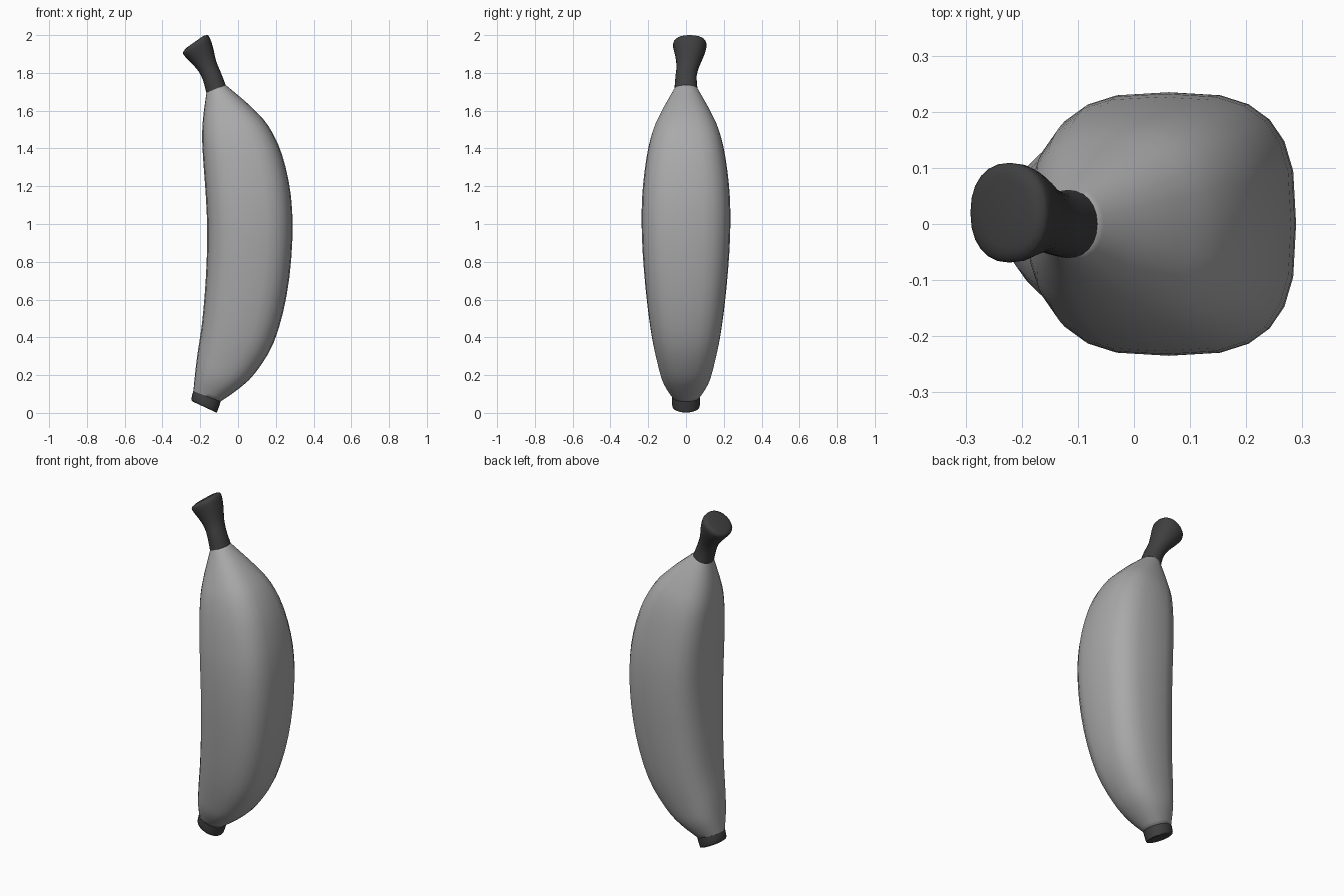
import bpy
import bmesh
import math
from mathutils import Vector

default_cube = bpy.data.objects.get("Cube")
if default_cube:
    bpy.data.objects.remove(default_cube, do_unlink=True)

SIDES = 24


def make_material(name, value):
    material = bpy.data.materials.new(name)
    material.use_nodes = True
    color = (value, value, value, 1)
    material.diffuse_color = color
    material.node_tree.nodes["Principled BSDF"].inputs["Base Color"].default_value = color
    return material


def catmull_rom(a, b, c, d, t):
    """Smooth value between b and c."""
    return b + 0.5 * t * (c - a + t * (2 * a - 5 * b + 4 * c - d + t * (3 * (b - c) + d - a)))


def smooth_rows(rows, steps):
    """Add in-between cross-sections along the length of a part."""
    result = []
    last = len(rows) - 1
    for i in range(last):
        four = [rows[max(0, i - 1)], rows[i], rows[i + 1], rows[min(last, i + 2)]]
        for step in range(steps):
            result.append([catmull_rom(*values, step / steps) for values in zip(*four)])
    result.append(rows[last])
    return result


def signed_power(value, power):
    return math.copysign(abs(value) ** power, value)


def add_ring(bm, row):
    """Cross-section spanning the inner edge to the outer edge, squarer where wide."""
    inner_x, inner_z, outer_x, outer_z, half_width, shift = row
    inner = Vector((inner_x, shift, inner_z))
    outer = Vector((outer_x, shift, outer_z))
    center = (inner + outer) / 2
    reach = (outer - inner) / 2
    side = Vector((0, half_width, 0))
    power = 2 / (2.1 + max(0, half_width - 0.06) * 5)
    verts = []
    for i in range(SIDES):
        angle = math.tau * i / SIDES
        along = signed_power(math.cos(angle), power)
        across = signed_power(math.sin(angle), power)
        verts.append(bm.verts.new(center + reach * along + side * across))
    return verts


def loft(name, rows, material, steps, sharp_angle):
    """Skin the cross-sections from bottom to top and close both ends."""
    bm = bmesh.new()
    rings = [add_ring(bm, row) for row in smooth_rows(rows, steps)]
    for lower, upper in zip(rings, rings[1:]):
        for i in range(SIDES):
            j = (i + 1) % SIDES
            bm.faces.new((lower[i], lower[j], upper[j], upper[i]))
    bm.faces.new(list(reversed(rings[0])))
    bm.faces.new(rings[-1])
    bmesh.ops.recalc_face_normals(bm, faces=bm.faces)
    mesh = bpy.data.meshes.new(name)
    bm.to_mesh(mesh)
    bm.free()
    mesh.materials.append(material)
    part = bpy.data.objects.new(name, mesh)
    bpy.context.collection.objects.link(part)
    bpy.ops.object.select_all(action="DESELECT")
    part.select_set(True)
    bpy.context.view_layer.objects.active = part
    bpy.ops.object.shade_smooth_by_angle(angle=math.radians(sharp_angle))
    return part


peel_grey = make_material("peel grey", 0.4)
dark_grey = make_material("dark grey", 0.05)

# Each row: inner x, inner z, outer x, outer z, half width, sideways shift
# Curved peel
loft("peel", [
    (-.237, .11, -.1, .055, .07, 0),
    (-.228, .2, 0, .125, .12, 0),
    (-.215, .31, .09, .21, .15, 0),
    (-.19, .48, .19, .375, .185, 0),
    (-.17, .72, .257, .62, .215, 0),
    (-.163, .95, .287, .9, .233, 0),
    (-.17, 1.14, .28, 1.15, .232, 0),
    (-.183, 1.32, .232, 1.37, .21, 0),
    (-.19, 1.45, .16, 1.52, .178, 0),
    (-.186, 1.55, .075, 1.615, .135, 0),
    (-.175, 1.64, -.01, 1.69, .09, 0),
    (-.165, 1.705, -.068, 1.738, .058, 0),
], peel_grey, 3, 60)

# Flared stem, slightly bent towards the back
loft("stem", [
    (-.168, 1.695, -.065, 1.735, .061, 0),
    (-.185, 1.76, -.09, 1.8, .056, 0),
    (-.21, 1.81, -.115, 1.86, .06, .01),
    (-.25, 1.855, -.13, 1.925, .075, .018),
    (-.288, 1.895, -.145, 1.975, .088, .02),
    (-.288, 1.915, -.16, 2, .085, .02),
    (-.27, 1.935, -.185, 1.995, .06, .02),
], dark_grey, 2, 60)

# Blossom end cap
loft("bottom_cap", [
    (-.22, .055, -.135, .015, .05, 0),
    (-.24, .06, -.115, .002, .066, 0),
    (-.247, .075, -.108, .012, .074, 0),
    (-.237, .115, -.092, .06, .075, 0),
], dark_grey, 2, 50)
